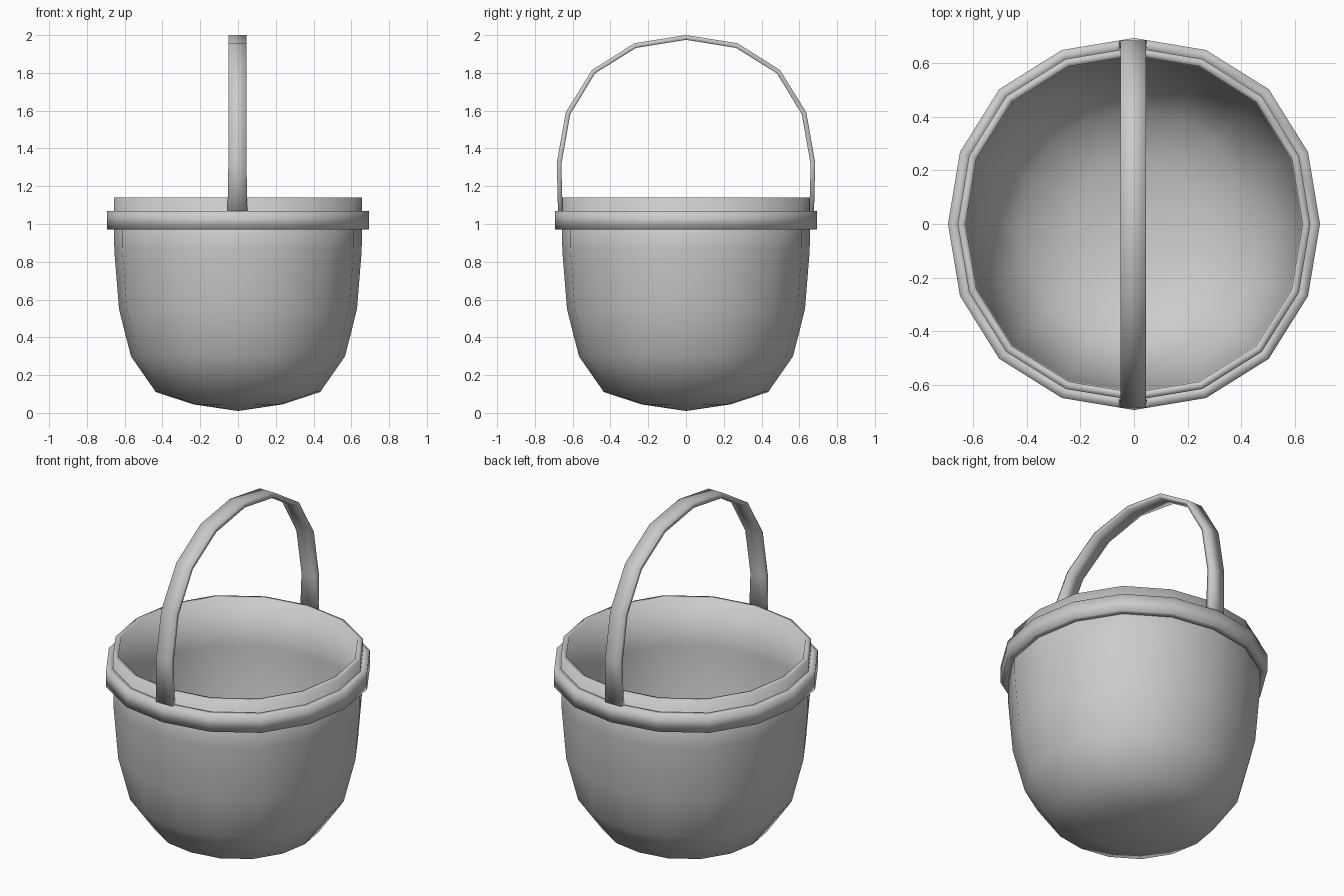
import bpy
import bmesh
from math import sin, cos, pi

if "Cube" in bpy.data.objects:
    bpy.data.objects.remove(bpy.data.objects["Cube"])

SIDES = 16


def finish(name, bm):
    bmesh.ops.recalc_face_normals(bm, faces=bm.faces[:])
    for f in bm.faces:
        f.smooth = True
    mesh = bpy.data.meshes.new(name)
    bm.to_mesh(mesh)
    bm.free()
    obj = bpy.data.objects.new(name, mesh)
    bpy.context.collection.objects.link(obj)
    return obj


def lathe(name, profile, closed=False):
    """Revolve (radius, z) points; radius swells slightly on the diagonals."""
    bm = bmesh.new()
    rings = []
    for r, z in profile:
        if r == 0:
            rings.append([bm.verts.new((0, 0, z))] * SIDES)
            continue
        ring = []
        for i in range(SIDES):
            a = 2 * pi * i / SIDES
            k = r * (1 + 0.0125 * (1 - cos(4 * a)))
            ring.append(bm.verts.new((k * cos(a), k * sin(a), z)))
        rings.append(ring)
    pairs = list(zip(rings, rings[1:]))
    if closed:
        pairs.append((rings[-1], rings[0]))
    for lo, hi in pairs:
        for i in range(SIDES):
            j = (i + 1) % SIDES
            quad = list(dict.fromkeys((lo[i], lo[j], hi[j], hi[i])))
            bm.faces.new(quad)
    return finish(name, bm)


# Bucket shell: outer wall up, over the rim, inner wall down
outer = [(0, 0.01), (0.235, 0.045), (0.435, 0.11), (0.567, 0.30),
         (0.63, 0.55), (0.655, 0.86), (0.657, 1.14)]
inner = [(0.628, 1.14), (0.625, 0.86), (0.60, 0.555), (0.542, 0.32),
         (0.42, 0.138), (0.228, 0.075), (0, 0.04)]
lathe("bucket", outer + inner)

# Band around the rim
lathe("rim_band", [(0.65, 0.97), (0.693, 0.97), (0.693, 1.07), (0.65, 1.07)],
      closed=True)

# Handle: flat strap swept over an arch, half path mirrored in y
half_out = [(0.677, 1.03), (0.684, 1.325), (0.637, 1.59), (0.498, 1.815), (0.273, 1.957)]
half_in = [(0.652, 1.03), (0.660, 1.315), (0.613, 1.58), (0.482, 1.797), (0.265, 1.932)]


def arch(half, top):
    return half + [(0, top)] + [(-y, z) for y, z in reversed(half)]


bm = bmesh.new()
sections = []
for (yo, zo), (yi, zi) in zip(arch(half_out, 2.0), arch(half_in, 1.975)):
    w = 0.053 if zo < 1.1 else 0.048
    corners = ((-w, yo, zo), (w, yo, zo), (w, yi, zi), (-w, yi, zi))
    sections.append([bm.verts.new((x - 0.003, y, z)) for x, y, z in corners])
for a, b in zip(sections, sections[1:]):
    for i in range(4):
        j = (i + 1) % 4
        bm.faces.new((a[i], a[j], b[j], b[i]))
bm.faces.new(sections[0])
bm.faces.new(sections[-1])
finish("handle", bm)
